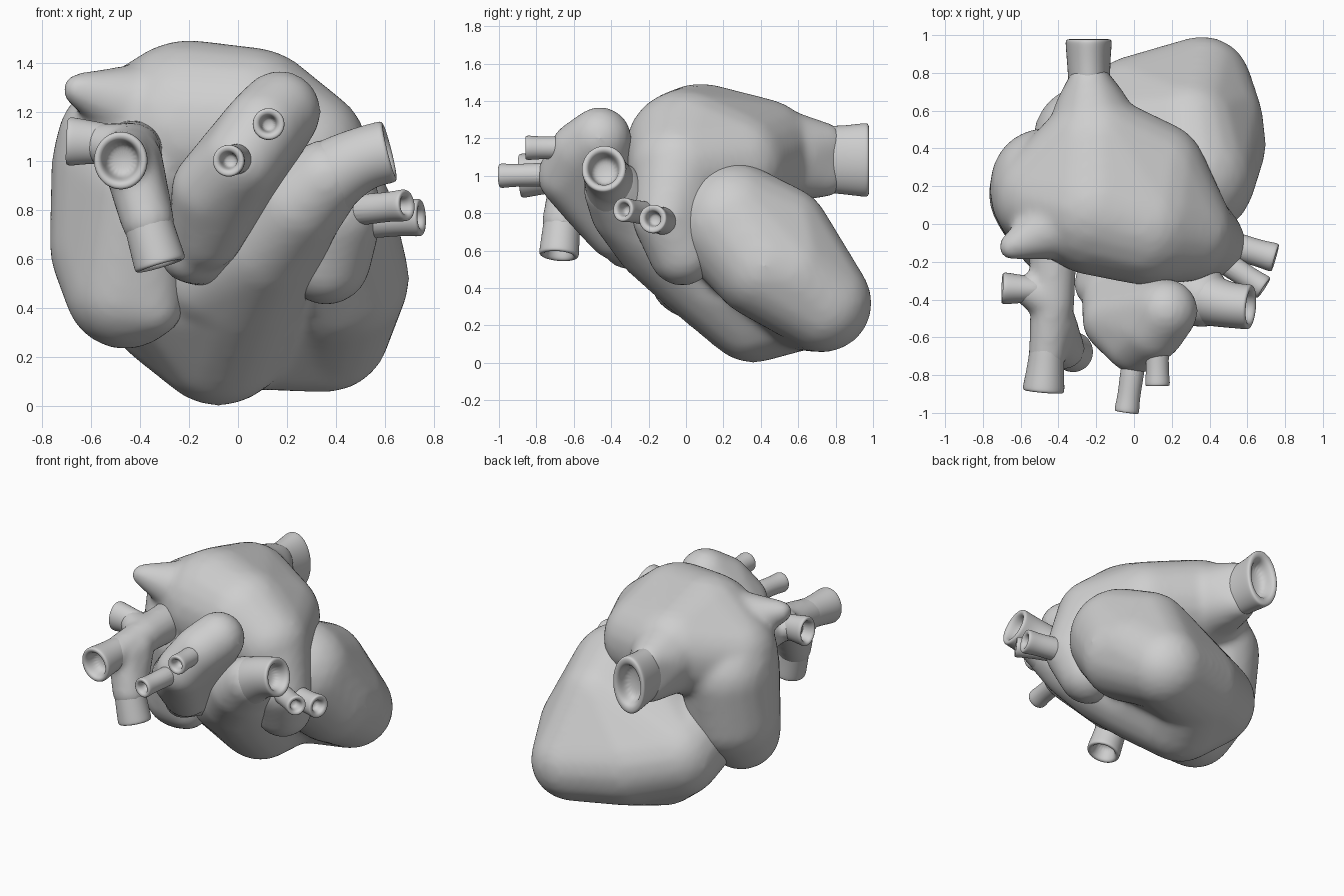
import bpy
import bmesh
from math import cos, sin, pi
from mathutils import Vector

cube = bpy.data.objects.get("Cube")
if cube:
    bpy.data.objects.remove(cube, do_unlink=True)

# One plain grey covers the whole model
GREY = (0.62, 0.62, 0.62, 1.0)
grey = bpy.data.materials.new("plain_grey")
grey.use_nodes = True
grey.diffuse_color = GREY
shader = next(n for n in grey.node_tree.nodes if n.type == "BSDF_PRINCIPLED")
shader.inputs["Base Color"].default_value = GREY
shader.inputs["Roughness"].default_value = 0.6


def finish(name, bm):
    """Turn a bmesh into a smooth shaded object."""
    bmesh.ops.recalc_face_normals(bm, faces=bm.faces[:])
    for face in bm.faces:
        face.smooth = True
    mesh = bpy.data.meshes.new(name)
    bm.to_mesh(mesh)
    bm.free()
    mesh.materials.append(grey)
    obj = bpy.data.objects.new(name, mesh)
    bpy.context.scene.collection.objects.link(obj)
    return obj


def add_hull(bm, spheres):
    """Add the convex skin around a set of spheres (x, y, z, radius)."""
    ball = bmesh.new()
    bmesh.ops.create_icosphere(ball, subdivisions=3, radius=1)
    shape = [v.co.copy() for v in ball.verts]
    ball.free()
    verts = [bm.verts.new(Vector(s[:3]) + p * s[3]) for s in spheres for p in shape]
    bmesh.ops.convex_hull(bm, input=verts)
    loose = [v for v in bm.verts if not v.link_faces]
    bmesh.ops.delete(bm, geom=loose, context="VERTS")


def blob(name, hulls, voxel=0.02, rounds=16):
    """Fuse several hulls into one soft organic form."""
    bm = bmesh.new()
    for spheres in hulls:
        add_hull(bm, spheres)
    obj = finish(name, bm)
    remesh = obj.modifiers.new("Fuse", "REMESH")
    remesh.mode = "VOXEL"
    remesh.voxel_size = voxel
    remesh.use_smooth_shade = True
    soften = obj.modifiers.new("Soften", "SMOOTH")
    soften.factor = 0.5
    soften.iterations = rounds


def vessel(name, path, aspect=1.0, depth=0.1, bore=0.64, sides=20):
    """Sweep a tube along (x, y, z, radius) points, ending in a hollow lip."""
    points = [Vector(p[:3]) for p in path]
    radii = [p[3] for p in path]
    rings = []
    for i, centre in enumerate(points):
        along = points[min(i + 1, len(points) - 1)] - points[max(i - 1, 0)]
        rings.append((centre, along.normalized(), radii[i]))
    # Rounded rim, then the bore going back inside
    out = (points[-1] - points[-2]).normalized()
    tip, r = points[-1], radii[-1]
    rings[-1] = (tip - out * 0.03, out, r)
    for shift, scale in ((-0.008, 1.0), (0, 0.9), (-0.004, bore + 0.1),
                         (-0.03, bore), (-depth, bore * 0.85)):
        rings.append((tip + out * shift, out, r * scale))

    bm = bmesh.new()
    loops = []
    for centre, along, radius in rings:
        turn = along.to_track_quat("Z", "Y")
        loops.append([bm.verts.new(centre + turn @ Vector((
            radius * aspect * cos(2 * pi * k / sides),
            radius * sin(2 * pi * k / sides), 0))) for k in range(sides)])
    for a, b in zip(loops, loops[1:]):
        for k in range(sides):
            n = (k + 1) % sides
            bm.faces.new((a[k], a[n], b[n], b[k]))
    bm.faces.new(loops[0][::-1])
    bm.faces.new(loops[-1])
    obj = finish(name, bm)
    rounding = obj.modifiers.new("Round", "SUBSURF")
    rounding.levels = rounding.render_levels = 2


# Both ventricles, a full rear wall joining them, and the outflow ridge
apex, back, crown = (.36, .73, .32, .265), (.3, .5, .68, .275), (.32, .25, .75, .325)
rear, flank = (.02, .6, .36, .295), (-.25, .45, .42, .285)
front = (0, .1, .5, .285)
left_ventricle = [apex, back, crown, (.41, .42, .52, .29), (.43, .55, .48, .255)]
rear_wall = [apex, back, crown, rear, flank]
right_ventricle = [(-.08, .36, .285, .285), flank, rear, front,
                   (.08, -.08, .7, .26), (-.25, .2, .52, .285)]
ridge = (.24, -.32, .82, .195)
outflow_low = [front, (-.12, 0, .52, .2), (.1, -.16, .66, .23), ridge]
outflow_high = [(.1, -.16, .66, .23), ridge, (.36, -.39, .93, .16)]
blob("ventricles", [left_ventricle, rear_wall, right_ventricle,
                    outflow_low, outflow_high])

# Atria: upper chamber, neck to the rear vein, side lobe, horn and left flap
upper_chamber = [(-.2, .08, 1.14, .355), (.05, 0, 1.14, .325),
                 (.26, -.04, 1.04, .27), (.1, .26, 1.06, .29),
                 (-.2, .4, 1.12, .295), (-.46, .14, 1.06, .285)]
rear_neck = [(-.2, .38, 1.12, .28), (-.22, .57, 1.12, .21),
             (-.235, .74, 1.17, .115), (-.235, .74, 1, .115)]
side_lobe = [(-.45, .16, 1, .31), (-.47, .22, .95, .29), (-.47, .16, .65, .3),
             (-.46, .05, .48, .25), (-.35, -.05, .41, .13), (-.42, -.08, .9, .2)]
horn = [(-.38, 0, 1.21, .19), (-.65, -.12, 1.29, .07)]
left_flap = [(.36, -.02, .595, .185), (.4, -.1, .78, .19), (.3, -.05, 1, .24)]
blob("atria", [upper_chamber, rear_neck, side_lobe, horn, left_flap])

# Aortic arch with its root
arch = [(-.13, -.38, .7, .15), (.17, -.46, 1.2, .17), (.01, -.63, 1, .165),
        (-.1, -.51, .88, .175), (.1, -.56, 1.13, .17)]
root = [(-.2, -.32, .62, .12), (-.12, -.12, .62, .14), (-.1, -.4, .75, .14)]
blob("aortic_arch", [arch, root])

# Pulmonary trunk leaving the outflow ridge
vessel("pulmonary_trunk", [(.18, -.28, .76, .18), (.28, -.345, .86, .175),
                           (.38, -.4, .94, .155), (.5, -.43, 1.01, .13),
                           (.62, -.44, 1.04, .13)], aspect=0.93)

# Branching vein on the right: fused core with hollow ends
junction = (-.43, -.42, 1.04, .115)
blob("right_vein_core", [[(-.43, -.1, 1.04, .13), junction],
                         [junction, (-.46, -.7, 1.01, .1)],
                         [junction, (-.56, -.35, 1.07, .085)],
                         [(-.43, -.52, 1, .125), (-.43, -.62, .98, .11),
                          (-.37, -.66, .76, .11)]],
     rounds=8)
vessel("right_vein_front", [(-.45, -.55, 1.02, .1), (-.465, -.72, 1.01, .1),
                            (-.48, -.89, 1, .12)], aspect=0.93)
vessel("right_vein_side", [(-.45, -.35, 1.06, .08), (-.58, -.345, 1.075, .085),
                           (-.7, -.34, 1.08, .1)], aspect=0.85)
vessel("right_vein_lower", [(-.4, -.64, .88, .1), (-.365, -.665, .74, .1),
                            (-.315, -.68, .57, .108)])

# Wide flattened vein at the back
vessel("rear_vein", [(-.23, .58, 1.09, .16), (-.235, .72, 1.09, .18),
                     (-.24, .84, 1.085, .185), (-.24, .98, 1.085, .2)],
       aspect=0.62)

# Small branches: start and tip of each, with tip radius
branches = {
    "arch_branch_lower": ((.01, -.65, 1.01), (-.04, -1, 1), .066),
    "arch_branch_upper": ((.12, -.5, 1.15), (.125, -.86, 1.15), .066),
    "left_vein_front": ((.4, -.15, .79), (.69, -.34, .82), .066),
    "left_vein_rear": ((.4, -.08, .75), (.75, -.18, .77), .078),
}
for name, (start, tip, radius) in branches.items():
    middle = Vector(start).lerp(Vector(tip), 0.7)
    vessel(name, [(*start, radius * 1.1), (*middle, radius * 0.88),
                  (*tip, radius)], depth=0.07, bore=0.48)
